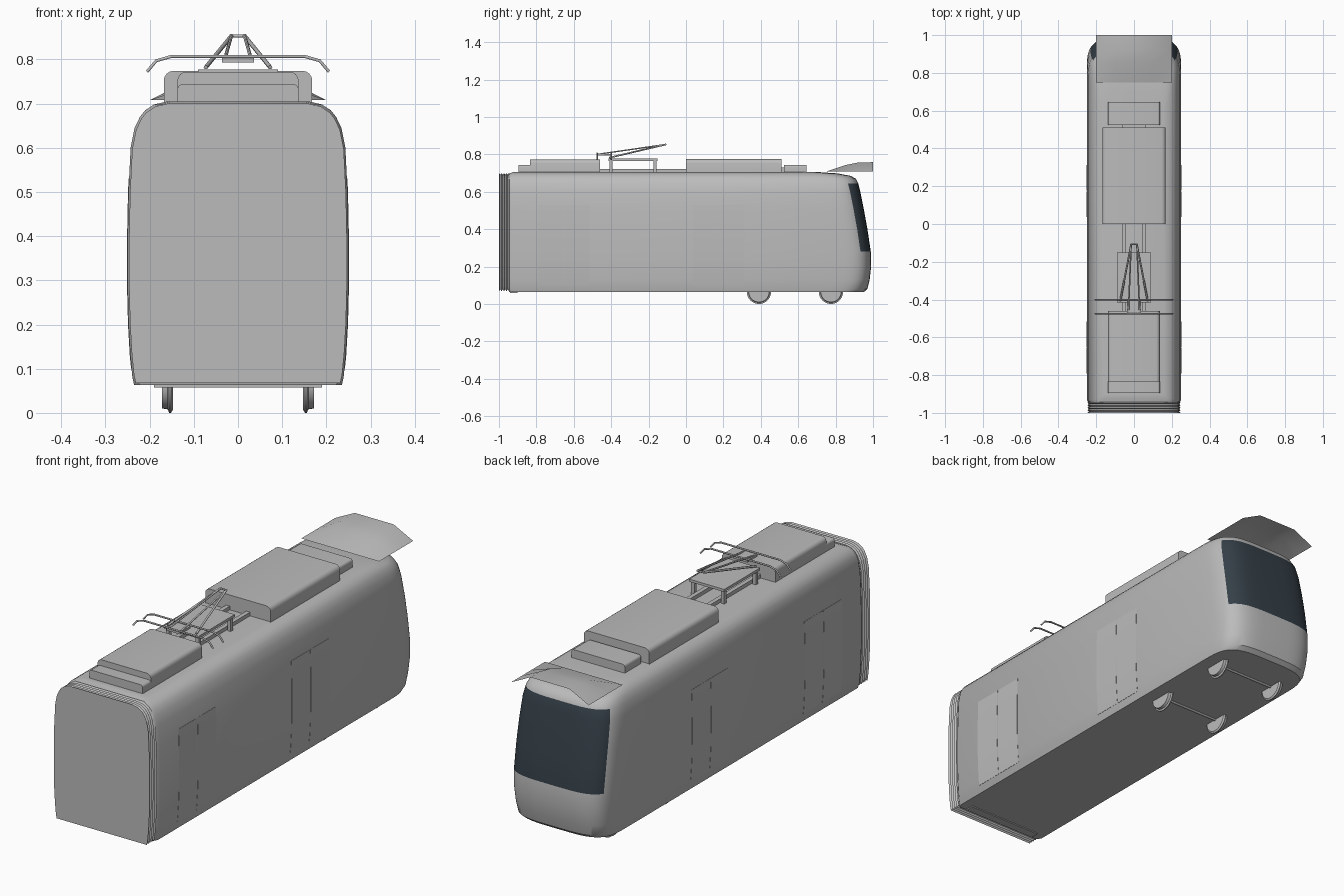
import bpy, bmesh
from math import sin, cos, pi
from mathutils import Matrix

cube = bpy.data.objects.get("Cube")
if cube:
    bpy.data.objects.remove(cube, do_unlink=True)


def material(name, rgb):
    m = bpy.data.materials.new(name)
    m.use_nodes = True
    m.diffuse_color = (*rgb, 1)
    m.node_tree.nodes["Principled BSDF"].inputs["Base Color"].default_value = (*rgb, 1)
    return m


GREY = material("light_grey", (0.5, 0.5, 0.5))
GLASS = material("dark_glass", (0.035, 0.05, 0.064))


def finish(name, bm, mats=(GREY,), smooth=True):
    bmesh.ops.recalc_face_normals(bm, faces=bm.faces)
    me = bpy.data.meshes.new(name)
    bm.to_mesh(me)
    bm.free()
    for m in mats:
        me.materials.append(m)
    ob = bpy.data.objects.new(name, me)
    bpy.context.collection.objects.link(ob)
    if smooth:
        bpy.ops.object.select_all(action="DESELECT")
        ob.select_set(True)
        bpy.context.view_layer.objects.active = ob
        bpy.ops.object.shade_smooth_by_angle(angle=0.6)
    return ob


def loft(rings):
    """Skin closed rings of equal length and cap both ends."""
    bm = bmesh.new()
    vs = [[bm.verts.new(p) for p in r] for r in rings]
    n = len(rings[0])
    for a, b in zip(vs, vs[1:]):
        for i in range(n):
            j = (i + 1) % n
            bm.faces.new((a[i], a[j], b[j], b[i]))
    bm.faces.new(vs[0])
    bm.faces.new(vs[-1])
    return bm


def box(name, x, y, z, round_top=0):
    bm = bmesh.new()
    size = (x[1] - x[0], y[1] - y[0], z[1] - z[0])
    mid = (sum(x) / 2, sum(y) / 2, sum(z) / 2)
    bmesh.ops.create_cube(bm, size=1, matrix=Matrix.Translation(mid) @ Matrix.Diagonal((*size, 1)))
    if round_top:
        # round the two long upper edges
        edges = [e for e in bm.edges if all(v.co.z > mid[2] for v in e.verts)
                 and abs(e.verts[0].co.x - e.verts[1].co.x) < 1e-4]
        bmesh.ops.bevel(bm, geom=edges, offset=round_top, segments=4, profile=0.5, affect="EDGES")
    return finish(name, bm, smooth=bool(round_top))


def tube(name, pts, r):
    cu = bpy.data.curves.new(name, "CURVE")
    cu.dimensions = "3D"
    cu.bevel_depth, cu.bevel_resolution, cu.use_fill_caps = r, 1, True
    sp = cu.splines.new("POLY")
    sp.points.add(len(pts) - 1)
    for p, co in zip(sp.points, pts):
        p.co = (*co, 1)
    cu.materials.append(GREY)
    ob = bpy.data.objects.new(name, cu)
    bpy.context.collection.objects.link(ob)
    return ob


# Body levels: height, half width, nose position, tail position
LEVELS = [(0.063, 0.235, 0.950, -0.945), (0.08, 0.239, 0.970, -0.95), (0.13, 0.244, 0.982, -0.95),
          (0.2, 0.248, 0.990, -0.95), (0.28, 0.25, 0.988, -0.95), (0.4, 0.25, 0.970, -0.95),
          (0.5, 0.248, 0.952, -0.95), (0.6, 0.243, 0.932, -0.95), (0.645, 0.234, 0.921, -0.95),
          (0.67, 0.222, 0.908, -0.95), (0.685, 0.21, 0.88, -0.948), (0.698, 0.19, 0.81, -0.942),
          (0.705, 0.16, 0.71, -0.925)]
STEPS = 34
CORNER = 0.2


def half_width(z):
    for a, b in zip(LEVELS, LEVELS[1:]):
        if a[0] <= z <= b[0]:
            return a[1] + (b[1] - a[1]) * (z - a[0]) / (b[0] - a[0])


def plan(z, w, nose, tail):
    ring = [(w - 0.012, tail, z), (w, tail + 0.02, z)]
    for i in range(STEPS + 1):
        c, s = cos(pi * i / STEPS), sin(pi * i / STEPS)
        x = w * abs(c) ** 0.5 * (1 if c > 0 else -1)
        ring.append((x, nose - CORNER + CORNER * max(s, 0) ** 0.5, z))
    return ring + [(-w, tail + 0.02, z), (-w + 0.012, tail, z)]


# Car body with the windscreen wrapped round the nose
bm = loft([plan(*lv) for lv in LEVELS])
for f in bm.faces:
    c = f.calc_center_median()
    if 0.28 < c.z < 0.645 and c.y > 0.8 and len(f.verts) == 4:
        if max(abs(v.co.x) / half_width(v.co.z) for v in f.verts) < 0.925:
            f.material_index = 1
finish("car_body", bm, (GREY, GLASS))

# Pleated gangway at the coupled end
outline = [(w, z) for z, w, _, _ in LEVELS] + [(-w, z) for z, w, _, _ in reversed(LEVELS)]
rings = []
for k in range(10):
    s = 0.985 if k % 2 else 0.955
    y = -0.94 - 0.06 * k / 9
    rings.append([(x * s, y, 0.39 + (z - 0.39) * s) for x, z in outline])
finish("gangway_bellows", loft(rings), smooth=False)
box("gangway_sill", (-0.19, 0.19), (-0.94, -0.9), (0.058, 0.068))

# Double doors, laid on the curved sides
heights = [0.1, 0.13, 0.2, 0.28, 0.4, 0.5, 0.53]
for side, label in ((1, "left"), (-1, "right")):
    for d, centre in enumerate((0.175, -0.653)):
        for leaf in (-1, 1):
            y0, y1 = centre + leaf * 0.002, centre + leaf * 0.1375
            rings = []
            for z in heights:
                inner, outer = side * (half_width(z) - 0.006), side * (half_width(z) + 0.001)
                rings.append([(inner, y0, z), (outer, y0, z), (outer, y1, z), (inner, y1, z)])
            finish(f"door_leaf_{label}_{d}_{leaf}", loft(rings))

# Wheelsets with flanges
for n, y in enumerate((0.39, 0.775)):
    tube(f"axle_{n}", [(-0.16, y, 0.065), (0.16, y, 0.065)], 0.008)
    for side in (-1, 1):
        rings = []
        for x, r in ((0.147, 0.045), (0.147, 0.058), (0.152, 0.065), (0.156, 0.065),
                     (0.159, 0.057), (0.172, 0.055), (0.172, 0.045)):
            rings.append([(side * x, y + r * cos(2 * pi * i / 32), 0.065 + r * sin(2 * pi * i / 32))
                          for i in range(32)])
        finish(f"wheel_{n}_{side}", loft(rings))

# Roof equipment
box("main_roof_unit", (-0.168, 0.168), (0.0, 0.51), (0.695, 0.774), 0.022)
box("front_roof_unit", (-0.137, 0.137), (0.525, 0.645), (0.695, 0.744), 0.012)
box("unit_link", (-0.06, 0.06), (0.5, 0.535), (0.695, 0.73))
box("rear_roof_unit", (-0.137, 0.137), (-0.835, -0.46), (0.695, 0.772), 0.02)
box("rear_low_unit", (-0.137, 0.137), (-0.895, -0.83), (0.695, 0.744), 0.012)
for side in (-1, 1):
    box(f"roof_conduit_{side}", sorted((side * 0.042, side * 0.062)), (-0.47, 0.01), (0.7, 0.722))

# Arched visor sheet above the windscreen
bm = bmesh.new()
rows = [[bm.verts.new((x, y, 0.708 + (rise if abs(x) < 0.15 else 0))) for x in (-0.2, -0.1, 0.1, 0.2)]
        for y, rise in ((0.75, 0.0), (0.85, 0.034), (0.92, 0.048), (1.0, 0.05))]
for a, b in zip(rows, rows[1:]):
    for i in range(3):
        bm.faces.new((a[i], a[i + 1], b[i + 1], b[i]))
finish("visor", bm)

# Current collector: table on legs, arms and two bowed contact bars
box("collector_table", (-0.09, 0.09), (-0.415, -0.152), (0.765, 0.777))
box("collector_head", (-0.036, 0.036), (-0.475, -0.4), (0.793, 0.803))
for side in (-1, 1):
    for y in (-0.4, -0.167):
        box(f"table_leg_{side}_{y}", sorted((side * 0.068, side * 0.085)), (y - 0.008, y + 0.008), (0.69, 0.77))
    apex = (side * 0.015, -0.107, 0.853)
    tube(f"lower_arm_{side}", [(side * 0.073, -0.41, 0.782), apex], 0.005)
    tube(f"upper_arm_{side}", [apex, (side * 0.03, -0.475, 0.8)], 0.004)
tube("arm_pivot", [(-0.018, -0.107, 0.853), (0.018, -0.107, 0.853)], 0.004)
bow = [(0.206, 0.772), (0.185, 0.797), (0.15, 0.807)]
for n, y in enumerate((-0.4, -0.475)):
    pts = [(-x, y, z) for x, z in bow] + [(x, y, z) for x, z in reversed(bow)]
    tube(f"contact_bar_{n}", pts, 0.004)
